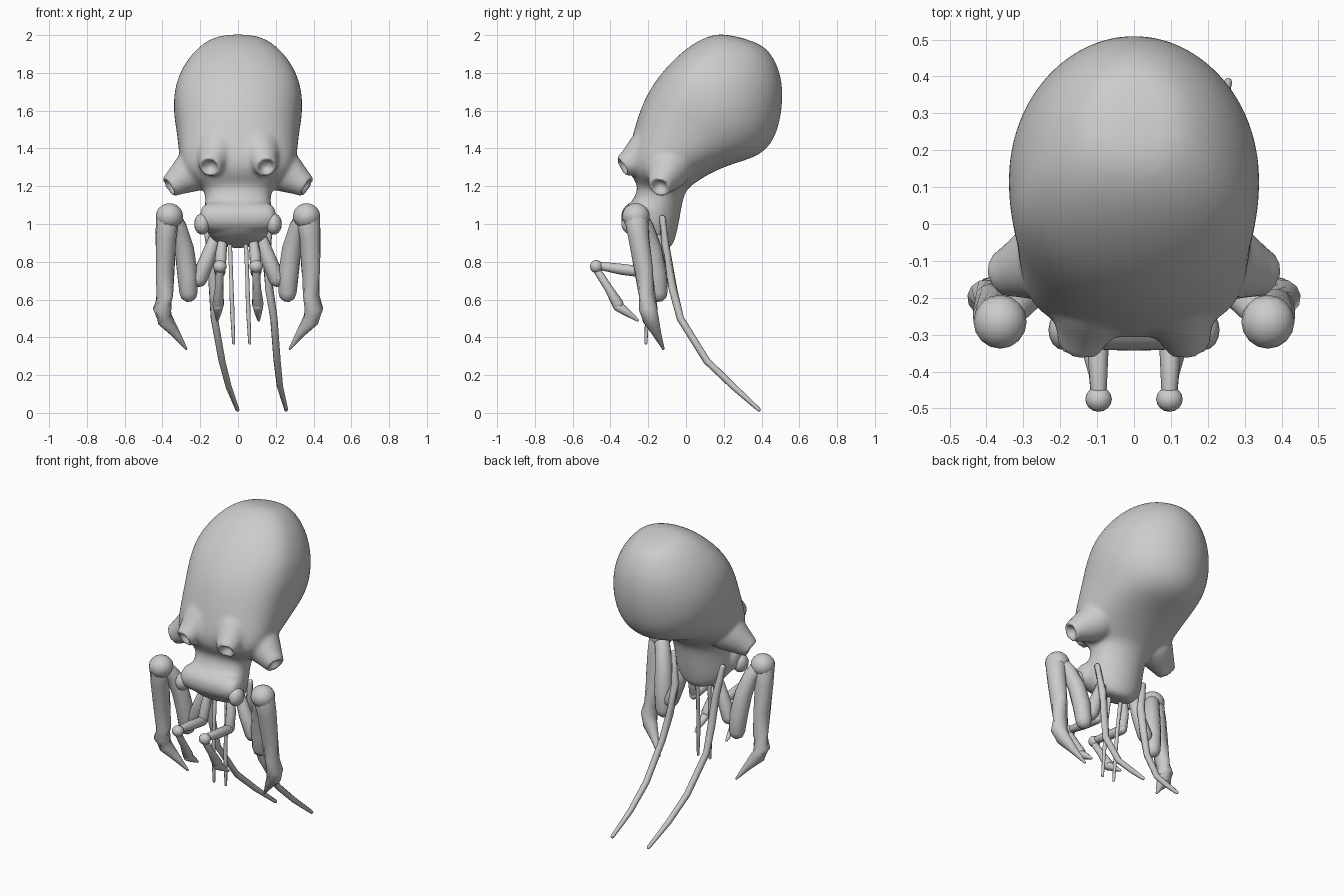
import bpy, bmesh, math
from mathutils import Vector

if "Cube" in bpy.data.objects:
    bpy.data.objects.remove(bpy.data.objects["Cube"])

grey = bpy.data.materials.new("plain grey")
grey.use_nodes = True
grey.diffuse_color = (0.6, 0.6, 0.6, 1)
grey.node_tree.nodes["Principled BSDF"].inputs["Base Color"].default_value = (0.6, 0.6, 0.6, 1)


def skin(bm, rings):
    """Bridge rings of points into a closed skin."""
    rows = [[bm.verts.new(p) for p in ring] for ring in rings]
    n = len(rows[0])
    for a, b in zip(rows, rows[1:]):
        for i in range(n):
            j = (i + 1) % n
            bm.faces.new((a[i], a[j], b[j], b[i]))
    bm.faces.new(rows[0][::-1])
    bm.faces.new(rows[-1])


def slices(sections, n=24):
    """Egg-shaped rings between a front and a back point; wide is where the ring is widest."""
    rings = []
    for fy, fz, by, bz, w, wide in sections:
        front, back = Vector((0, fy, fz)), Vector((0, by, bz))
        mid = front.lerp(back, wide)
        ring = []
        for i in range(n):
            a = math.tau * i / n
            c, s = math.cos(a), math.sin(a)
            p = mid + (front - mid) * c ** 0.68 if c > 0 else mid + (back - mid) * -c
            ring.append(p + Vector((w * s, 0, 0)))
        rings.append(ring)
    return rings


def tube(path, n=12, axis=None):
    """Rings along a path of (x, y, z, radius)."""
    pts = [Vector(p[:3]) for p in path]
    rings = []
    for i, p in enumerate(pts):
        d = axis or (pts[min(i + 1, len(pts) - 1)] - pts[max(i - 1, 0)])
        q = d.to_track_quat("Z", "Y")
        r = path[i][3]
        rings.append([p + q @ Vector((r * math.cos(math.tau * k / n),
                                      r * math.sin(math.tau * k / n), 0)) for k in range(n)])
    return rings


def finish(name, bm):
    bmesh.ops.recalc_face_normals(bm, faces=bm.faces)
    me = bpy.data.meshes.new(name)
    bm.to_mesh(me)
    bm.free()
    me.materials.append(grey)
    ob = bpy.data.objects.new(name, me)
    bpy.context.collection.objects.link(ob)
    bpy.ops.object.select_all(action="DESELECT")
    ob.select_set(True)
    bpy.context.view_layer.objects.active = ob
    bpy.ops.object.shade_smooth_by_angle(angle=math.radians(60))
    return ob


def limb(name, path, side=1, n=12):
    """Tapered limb with rounded ends, on one side."""
    pts = [(p[0] * side,) + tuple(p[1:]) for p in path]
    a, b = Vector(pts[0][:3]), Vector(pts[1][:3])
    y, z = Vector(pts[-2][:3]), Vector(pts[-1][:3])
    out = []
    for h, s in ((0.95, 0.3), (0.6, 0.8)):
        out.append((*(a + (a - b).normalized() * pts[0][3] * h), pts[0][3] * s))
    out += pts
    for h, s in ((0.6, 0.8), (0.95, 0.3)):
        out.append((*(z + (z - y).normalized() * pts[-1][3] * h), pts[-1][3] * s))
    bm = bmesh.new()
    skin(bm, tube(out, n))
    return finish(name, bm)


def ball(name, centre, scale):
    bm = bmesh.new()
    bmesh.ops.create_uvsphere(bm, u_segments=16, v_segments=10, radius=1)
    for v in bm.verts:
        v.co = Vector(c + k * s for c, k, s in zip(centre, v.co, scale))
    return finish(name, bm)


# Body: mantle, neck, head and four hollow siphons blended together
bm = bmesh.new()
skin(bm, slices([
    (-0.22, 0.90, -0.10, 0.86, 0.07, 0.5),
    (-0.29, 0.935, -0.065, 0.89, 0.14, 0.5),
    (-0.335, 0.99, -0.045, 0.96, 0.18, 0.45),
    (-0.335, 1.07, -0.03, 1.04, 0.185, 0.45),
    (-0.275, 1.13, -0.02, 1.11, 0.172, 0.5),
    (-0.25, 1.20, 0.00, 1.18, 0.18, 0.5),
    (-0.285, 1.245, 0.04, 1.21, 0.25, 0.45),
    (-0.32, 1.32, 0.12, 1.265, 0.305, 0.45),
    (-0.29, 1.45, 0.25, 1.32, 0.318, 0.45),
    (-0.245, 1.61, 0.39, 1.355, 0.327, 0.45),
    (-0.185, 1.73, 0.475, 1.44, 0.348, 0.45),
    (-0.10, 1.84, 0.515, 1.60, 0.338, 0.43),
    (0.01, 1.94, 0.515, 1.76, 0.27, 0.45),
    (0.11, 1.995, 0.47, 1.88, 0.185, 0.45),
    (0.20, 2.012, 0.40, 1.96, 0.10, 0.5)]))
skin(bm, tube([(-0.205, -0.26, 1.04, 0.055), (-0.16, -0.26, 1.035, 0.088),
               (0.16, -0.26, 1.035, 0.088), (0.205, -0.26, 1.04, 0.055)], 16))
for side in (-1, 1):
    for base, tip, wide in (((0.18, -0.08, 1.32), (0.372, -0.142, 1.192), 0.14),
                            ((0.095, -0.14, 1.42), (0.152, -0.343, 1.298), 0.15)):
        a = Vector((base[0] * side, *base[1:]))
        b = Vector((tip[0] * side, *tip[1:]))
        steps = ((0, wide), (0.4, wide * 0.8), (0.7, 0.082), (0.9, 0.064),
                 (1, 0.059), (1, 0.044), (0.8, 0.03))
        skin(bm, tube([(*a.lerp(b, t), r) for t, r in steps], 16, b - a))
body = finish("mantle_and_head", bm)
body.modifiers.new("round", "SUBSURF").levels = 2
body.modifiers["round"].render_levels = 2
remesh = body.modifiers.new("blend", "REMESH")
remesh.mode = "VOXEL"
remesh.voxel_size = 0.012
remesh.use_smooth_shade = True
soften = body.modifiers.new("soften", "SMOOTH")
soften.factor = 0.5
soften.iterations = 10

# Paired limbs and eyes
for side, tag in ((1, "left"), (-1, "right")):
    ball(tag + "_eye", (0.19 * side, -0.287, 1.0), (0.042, 0.055, 0.056))

    # Large folded arm
    limb(tag + "_arm_root", [(0.12, -0.15, 0.93, 0.032), (0.16, -0.15, 0.82, 0.04),
                             (0.205, -0.145, 0.71, 0.044)], side)
    limb(tag + "_arm_middle", [(0.262, -0.145, 0.635, 0.048), (0.268, -0.155, 0.74, 0.054),
                               (0.285, -0.18, 0.87, 0.052), (0.315, -0.215, 0.98, 0.046),
                               (0.35, -0.25, 1.04, 0.045)], side)
    ball(tag + "_arm_elbow", (0.363 * side, -0.265, 1.042), (0.072, 0.073, 0.068))
    limb(tag + "_arm_outer", [(0.37, -0.265, 1.04, 0.064), (0.382, -0.25, 0.93, 0.056),
                              (0.385, -0.225, 0.76, 0.05), (0.388, -0.205, 0.62, 0.044),
                              (0.402, -0.20, 0.55, 0.05), (0.385, -0.185, 0.49, 0.043),
                              (0.33, -0.155, 0.42, 0.024), (0.275, -0.12, 0.34, 0.007)], side)

    # Small forward arm
    limb(tag + "_feeler_root", [(0.08, -0.19, 0.92, 0.024), (0.09, -0.20, 0.84, 0.03),
                                (0.095, -0.22, 0.76, 0.03)], side)
    limb(tag + "_feeler_upper", [(0.095, -0.22, 0.745, 0.029), (0.098, -0.34, 0.76, 0.029),
                                 (0.096, -0.45, 0.778, 0.022)], side)
    ball(tag + "_feeler_joint", (0.096 * side, -0.475, 0.775), (0.036, 0.034, 0.034))
    limb(tag + "_feeler_lower", [(0.096, -0.475, 0.76, 0.02), (0.10, -0.41, 0.66, 0.022),
                                 (0.105, -0.36, 0.575, 0.031)], side)
    limb(tag + "_feeler_claw", [(0.105, -0.36, 0.565, 0.028), (0.107, -0.31, 0.53, 0.02),
                                (0.11, -0.255, 0.49, 0.007)], side)

# Thin hanging tentacles, both swaying the same way
for x, tag in ((0.04, "left"), (-0.045, "right")):
    limb(tag + "_thin_tentacle", [(x, -0.17, 0.93, 0.013), (x + 0.008, -0.19, 0.75, 0.011),
                                  (x + 0.014, -0.205, 0.55, 0.012),
                                  (x + 0.022, -0.212, 0.37, 0.008)], n=8)

# Long trailing tentacles
trail = [(-0.125, 1.03, 0.017), (-0.105, 0.85, 0.024), (-0.07, 0.66, 0.023),
         (-0.03, 0.50, 0.02), (0.11, 0.275, 0.019), (0.25, 0.14, 0.017), (0.385, 0.018, 0.011)]
for tag, xs in (("left", (0.175, 0.15, 0.165, 0.19, 0.207, 0.222, 0.255)),
                ("right", (-0.175, -0.14, -0.132, -0.125, -0.085, -0.05, -0.003))):
    limb(tag + "_long_tentacle", [(x, *t) for x, t in zip(xs, trail)], n=8)
